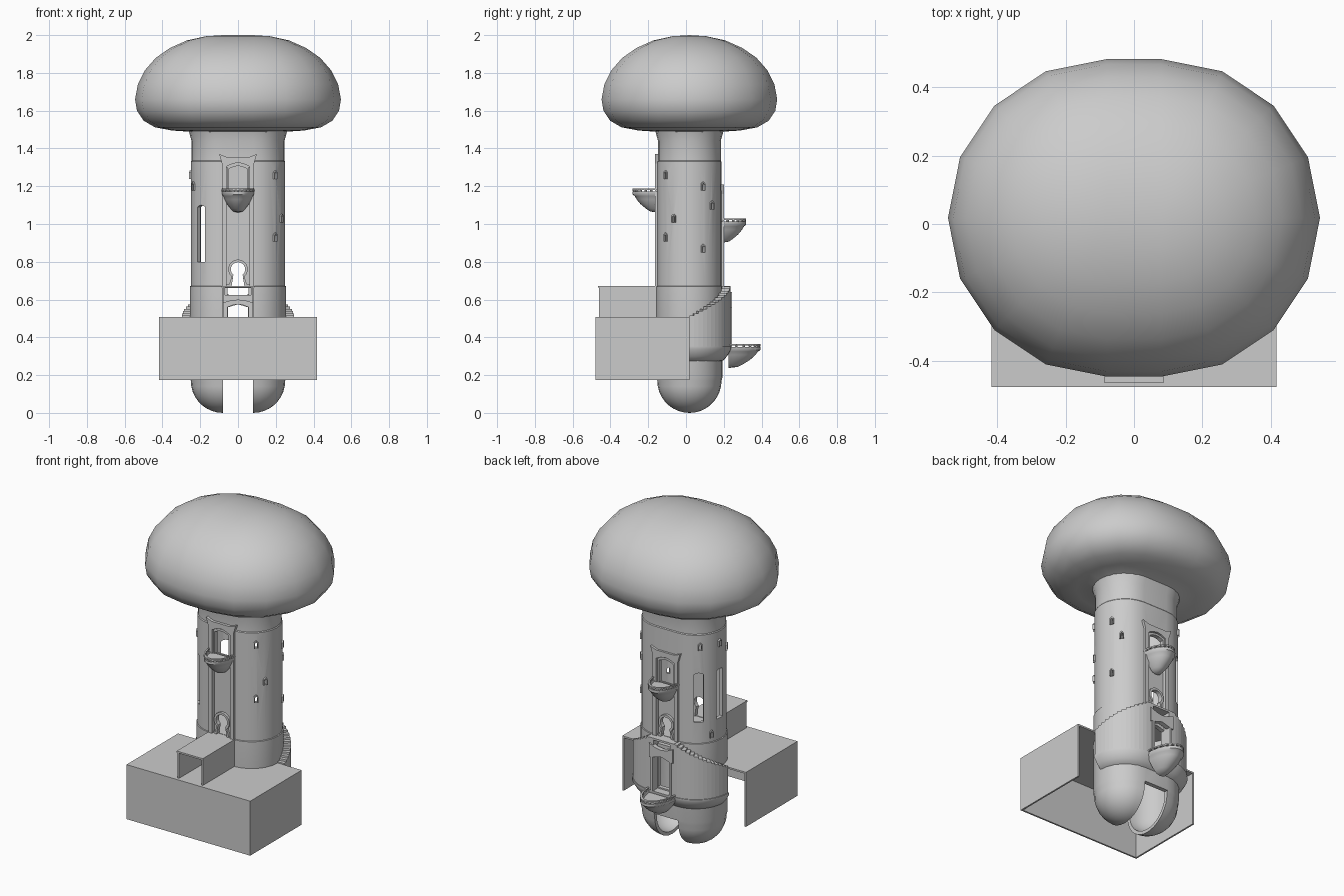
import bpy, bmesh
from math import sin, cos, pi, radians

if "Cube" in bpy.data.objects:
    bpy.data.objects.remove(bpy.data.objects["Cube"])

CY, HALF, R = 0.018, 0.08, 0.17   # plan centre, half flat width, wall radius
stone = bpy.data.materials.new("grey_stone")
stone.use_nodes = True
stone.diffuse_color = (0.6, 0.6, 0.6, 1)
stone.node_tree.nodes["Principled BSDF"].inputs["Base Color"].default_value = (0.6, 0.6, 0.6, 1)


def finish(name, bm):
    bmesh.ops.recalc_face_normals(bm, faces=bm.faces)
    mesh = bpy.data.meshes.new(name)
    bm.to_mesh(mesh)
    bm.free()
    mesh.materials.append(stone)
    obj = bpy.data.objects.new(name, mesh)
    bpy.context.collection.objects.link(obj)
    return obj


def smooth(obj, angle=40):
    bpy.ops.object.select_all(action='DESELECT')
    obj.select_set(True)
    bpy.context.view_layer.objects.active = obj
    bpy.ops.object.shade_smooth_by_angle(angle=radians(angle))


def loft(name, rings, wrap=False, around=True, caps=False):
    """Skin a list of rings of points."""
    bm = bmesh.new()
    rows = [[bm.verts.new(p) for p in ring] for ring in rings]
    n = len(rows[0])
    for a, b in zip(rows, rows[1:] + (rows[:1] if wrap else [])):
        for i in range(n if around else n - 1):
            j = (i + 1) % n
            bm.faces.new((a[i], a[j], b[j], b[i]))
    if caps:
        bm.faces.new(rows[0])
        bm.faces.new(rows[-1])
    bmesh.ops.remove_doubles(bm, verts=bm.verts, dist=1e-5)
    return finish(name, bm)


def stadium(r, z, segs, sweep=2):
    """Two half circles joined by straight sides; sweep=1 gives the rear half."""
    pts = []
    for side, start in ((1, -pi / 2 if sweep == 2 else 0), (-1, pi / 2)):
        span = pi if sweep == 2 else pi / 2
        for i in range(segs + 1):
            a = start + span * i / segs
            pts.append((side * HALF + r * cos(a), CY + r * sin(a), z))
    return pts


def prism(name, pts, y0, y1):
    """Extrude an x-z outline from y0 to y1."""
    return loft(name, [[(x, y, z) for x, z in pts] for y in (y0, y1)], caps=True)


def box(name, x0, x1, y0, y1, z0, z1):
    return prism(name, [(x0, z0), (x1, z0), (x1, z1), (x0, z1)], y0, y1)


def arch(w, z0, z1, rise=0.015):
    return [(w, z0), (w, z1 - rise), (w * 0.5, z1 - rise * 0.3), (0, z1),
            (-w * 0.5, z1 - rise * 0.3), (-w, z1 - rise), (-w, z0)]


def keyhole(r, z0, zc, foot):
    ring = [(r * cos(a), zc + r * sin(a)) for a in [radians(-50 + 280 * i / 14) for i in range(15)]]
    return [(foot, z0)] + ring + [(-foot, z0)]


def band(outer, inner):
    return outer + inner[::-1]


def cut(obj, cutters):
    for c in cutters:
        mod = obj.modifiers.new("cut", 'BOOLEAN')
        mod.operation, mod.solver, mod.object = 'DIFFERENCE', 'EXACT', c
    dg = bpy.context.evaluated_depsgraph_get()
    mesh = bpy.data.meshes.new_from_object(obj.evaluated_get(dg))
    obj.modifiers.clear()
    obj.data = mesh
    for c in cutters:
        bpy.data.objects.remove(c)


def place(obj, side, angle, r=R):
    """Move a part drawn at the origin onto a curved wall, facing outwards."""
    a = radians(angle if side > 0 else 180 - angle)
    obj.location = (side * HALF + r * cos(a), CY + r * sin(a), 0)
    obj.rotation_euler = (0, 0, a + pi / 2)
    return obj


# mushroom cap
cap = [(0, 1.48), (.165, 1.48), (.18, 1.489), (.27, 1.495), (.36, 1.512), (.42, 1.547), (.455, 1.6),
       (.465, 1.66), (.45, 1.74), (.412, 1.815), (.355, 1.88), (.28, 1.932), (.19, 1.972),
       (.09, 1.994), (0, 2)]
smooth(loft("mushroom_cap", [stadium(r, z, 8) for r, z in cap]), 60)

# hollow tower body with rounded base
dome = [(R * sin(t), R - R * cos(t)) for t in [pi / 2 * i / 9 for i in range(10)]]
wall = dome + [(.175, .19), (.175, .67), (R, .672), (R, 1.33), (.166, 1.335), (.166, 1.44), (.18, 1.49),
               (.15, 1.49)] + [(r * .88, R - (R - z) * .88) for r, z in dome[::-1]]
tower = loft("tower_body", [stadium(r, z, 12) for r, z in wall])

front, back = CY - R, CY + R
hole = lambda pts, s: prism("cutter", pts, *((-.3, 0) if s < 0 else (.05, .4)))
cutters = [box("cutter", -HALF, HALF, -1, 1, -1, .19)]
for s in (-1, 1):
    top = 1.31 if s < 0 else 1.15
    cutters += [hole(arch(.048, top - .15, top), s),
                hole(keyhole(.038, .67, .76, .034), s),
                hole(arch(.055, .36, .575), s),
                box("cutter", -.07, .07, *((-.3, 0) if s < 0 else (.05, .4)), .625, .66)]
    # shallow recess between the pilasters
    y = CY + s * R
    cutters.append(box("cutter", -.06, .06, y - .01, y + .01, .68, top - .01))

# tall side openings
for a in (50, 4, -47):
    cutters.append(place(prism("cutter", arch(.027, .8, 1.1, .01), -.06, .06), -1, a))

# small arched slits, with raised surrounds
slits = [(1, -47, 1.26), (1, -29, 1.03), (1, -47, .93), (1, 25, 1.2), (1, 44, 1.1), (1, 25, .87),
         (-1, -25, 1.2), (-1, 47, 1.26), (-1, 5, 1.26), (-1, 25, .72)]
for side, a, z in slits:
    inner, outer = arch(.007, z - .022, z + .015, .008), arch(.012, z - .022, z + .024, .012)
    place(prism("slit_surround", band(outer, inner), -.008, .01), side, a)
    cutters.append(place(prism("cutter", inner, -.05, .05), side, a))
cut(tower, cutters)
smooth(tower, 35)

# internal floor
loft("upper_floor", [stadium(r, z, 12) for r, z in ((0, .66), (.155, .66), (.155, .672), (0, .672))])


def balcony(name, s, y, rim, rx, depth, drop):
    """Half-round hanging balcony with a beaded rail."""
    def ring(k, z, n=14):
        return [(k * rx * cos(pi * i / n), y + s * k * depth * sin(pi * i / n), z) for i in range(n + 1)]
    prof = [(0, 0), (.85, 0), (.9, .012), (1, .012), (1, -.004), (.92, -.012), (.84, -.03),
            (.68, -drop * .55), (.45, -drop * .8), (.3, -drop * .93), (0, -drop)]
    smooth(loft(name, [ring(k, rim + dz) for k, dz in prof], around=False), 50)
    for x, by, z in ring(.95, rim + .017, 12):
        bm = bmesh.new()
        bmesh.ops.create_uvsphere(bm, u_segments=8, v_segments=5, radius=.0075)
        bead = finish(name + "_post", bm)
        bead.location = (x, by, z)
    rail = [(.9, .02), (1.0, .02), (1.0, .028), (.9, .028)]
    loft(name + "_rail", [ring(k, rim + dz) for k, dz in rail], wrap=True, around=False)


def crown_frame(name, s, y, z0, z1):
    """Pair of pilasters under a flared, dipped head."""
    outer = [(.085, z0), (.085, z1 - .05), (.1, z1), (.06, z1 - .015),
             (-.06, z1 - .015), (-.1, z1), (-.085, z1 - .05), (-.085, z0)]
    inner = arch(.06, z0, z1 - .045, .02)
    prism(name, band(outer, inner), y - s * .012, y + s * .013)


# door frames, surrounds and balconies, front and rear
for label, s, y, top in (("front", -1, front, 1.37), ("rear", 1, back, 1.21)):
    crown_frame(label + "_frame", s, y, .67, top)
    rim = top - .21
    prism(label + "_window_surround", band(arch(.056, rim, top - .05), arch(.047, rim, top - .062)),
          y - s * .02, y + s * .006)
    prism(label + "_keyhole_surround", band(keyhole(.052, .672, .76, .05), keyhole(.038, .672, .76, .034)),
          y - s * .02, y + s * .006)
    balcony(label + "_balcony", s, y, rim, .085, .13, .1)
balcony("lower_rear_balcony", 1, .225, .337, .095, .17, .1)

# corbelled collar under the rear stairs
collar = [(.16, .27), (.18, .278), (.2, .3), (.222, .338), (.222, .352), (.16, .352)]
smooth(loft("stair_collar", [stadium(r, z, 10, 1) for r, z in collar], wrap=True, around=False))

# mirrored curved stairs rising to the rear
STEPS = 14
for side in (1, -1):
    for i in range(STEPS):
        z = .515 + .155 * i / (STEPS - 1)
        a0, a1 = [pi / 2 * k / STEPS for k in (i, i + 1)]
        plan = [(r, a) for r, a in ((.165, a0), (.217, a0), (.217, a1), (.165, a1))]
        rings = [[(side * (HALF + r * cos(a)), CY + r * sin(a), h) for r, a in plan] for h in (.345, z)]
        loft("stair_step", rings, caps=True)

# lower rear doorway between the stairs
rear = CY + .217
for side in (1, -1):
    box("doorway_pier", side * .056, side * .082, back - .01, rear, .34, .66)
head = [(.08, .555), (.08, .64), (.04, .622), (0, .615), (-.04, .622), (-.08, .64), (-.08, .555),
        (-.05, .56), (0, .575), (.05, .56)]
prism("doorway_head", head, rear - .02, rear + .008)
box("rear_landing", -.082, .082, back - .01, rear, .66, .672)
prism("doorway_surround", band(arch(.068, .352, .59), arch(.054, .352, .575)), rear - .02, rear + .008)

# entrance block, open below and behind
X, Y0, Y1, Z0, Z1, T = .417, -.478, CY, .175, .507, .01
box("block_front_wall", -X, X, Y0, Y0 + T, Z0, Z1)
for side in (1, -1):
    box("block_side_wall", side * (X - T), side * X, Y0, Y1, Z0, Z1)
roof = box("block_roof", -X, X, Y0, Y1, Z1 - T, Z1)
cut(roof, [loft("cutter", [stadium(.15, z, 12) for z in (.4, .6)], caps=True)])

# entrance passage
for side in (1, -1):
    box("passage_wall", side * .076, side * .085, -.46, front + .01, Z1, .665)
box("passage_roof", -.088, .088, -.465, front + .01, .663, .673)
prism("passage_arch", band(arch(.076, Z1, .6), arch(.055, Z1, .575)), front - .02, front + .01)
